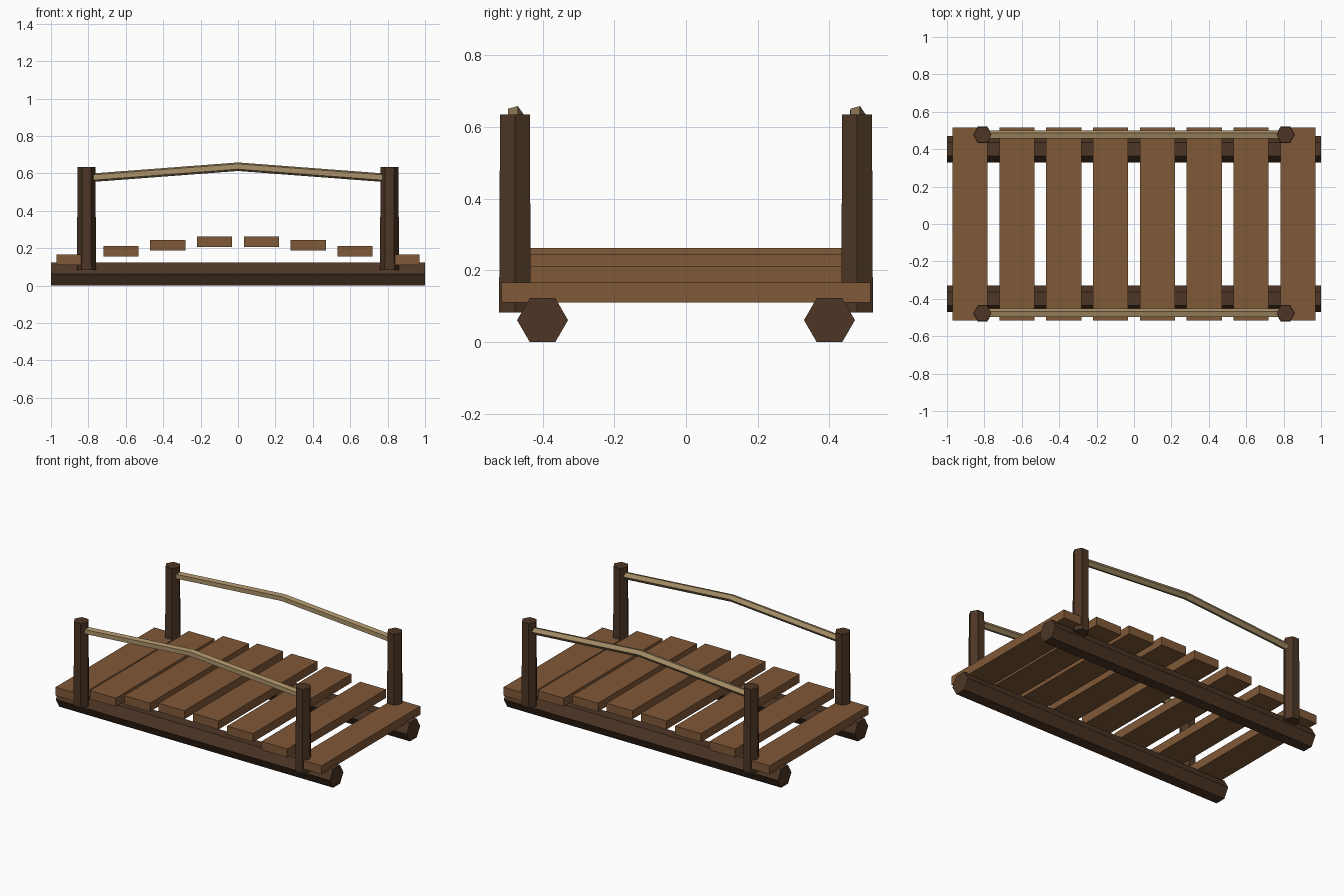
import bpy
import math
from mathutils import Vector

if "Cube" in bpy.data.objects:
    bpy.data.objects.remove(bpy.data.objects["Cube"], do_unlink=True)


def material(name, rgb):
    mat = bpy.data.materials.new(name)
    mat.use_nodes = True
    mat.diffuse_color = (*rgb, 1)
    mat.node_tree.nodes["Principled BSDF"].inputs["Base Color"].default_value = (*rgb, 1)
    return mat


dark_wood = material("dark wood", (0.074, 0.037, 0.019))
plank_wood = material("plank wood", (0.216, 0.100, 0.040))
rope_tan = material("rope tan", (0.392, 0.275, 0.138))


def finish(name, mat):
    obj = bpy.context.object
    obj.name = name
    obj.data.materials.append(mat)
    return obj


def sweep(name, path, radius, sides, start, mat):
    """Flat-sided bar whose y-z cross-section follows a path along x."""
    verts = []
    for point in path:
        for i in range(sides):
            a = math.radians(start) + math.tau * i / sides
            verts.append(Vector(point) + Vector((0, math.cos(a), math.sin(a))) * radius)
    faces = [tuple(reversed(range(sides))),
             tuple(range(len(verts) - sides, len(verts)))]
    for ring in range(len(path) - 1):
        for i in range(sides):
            a, b = ring * sides + i, ring * sides + (i + 1) % sides
            faces.append((a, b, b + sides, a + sides))
    mesh = bpy.data.meshes.new(name)
    mesh.from_pydata(verts, [], faces)
    mesh.materials.append(mat)
    obj = bpy.data.objects.new(name, mesh)
    bpy.context.collection.objects.link(obj)
    return obj


for y_sign, side in ((-1, "front"), (1, "back")):
    # Hexagonal log running the full length
    y = y_sign * 0.40
    sweep(side + "_log", [(-1, y, 0.0615), (1, y, 0.0615)], 0.071, 6, 0, dark_wood)

    # Bent handrail between the posts
    y = y_sign * 0.477
    sweep(side + "_handrail",
          [(-0.81, y, 0.575), (0, y, 0.636), (0.81, y, 0.575)],
          0.024, 5, -2, rope_tan)

    # Slightly tapered hexagonal posts, corners pointing along x
    for x_sign, end in ((-1, "right"), (1, "left")):
        bpy.ops.mesh.primitive_cone_add(
            vertices=6, radius1=0.051, radius2=0.048, depth=0.552,
            location=(x_sign * 0.81, y, 0.359), rotation=(0, 0, math.pi / 2))
        finish(f"{side}_{end}_post", dark_wood)

# Deck planks stepping up to the middle in a shallow arch
for step, height in enumerate((0.234, 0.217, 0.183, 0.139)):
    for x_sign, end in ((-1, "right"), (1, "left")):
        bpy.ops.mesh.primitive_cube_add(
            size=1, location=(x_sign * (0.125 + 0.2505 * step), 0, height))
        bpy.context.object.scale = (0.188, 1.03, 0.056)
        finish(f"{end}_plank_{step + 1}", plank_wood)
